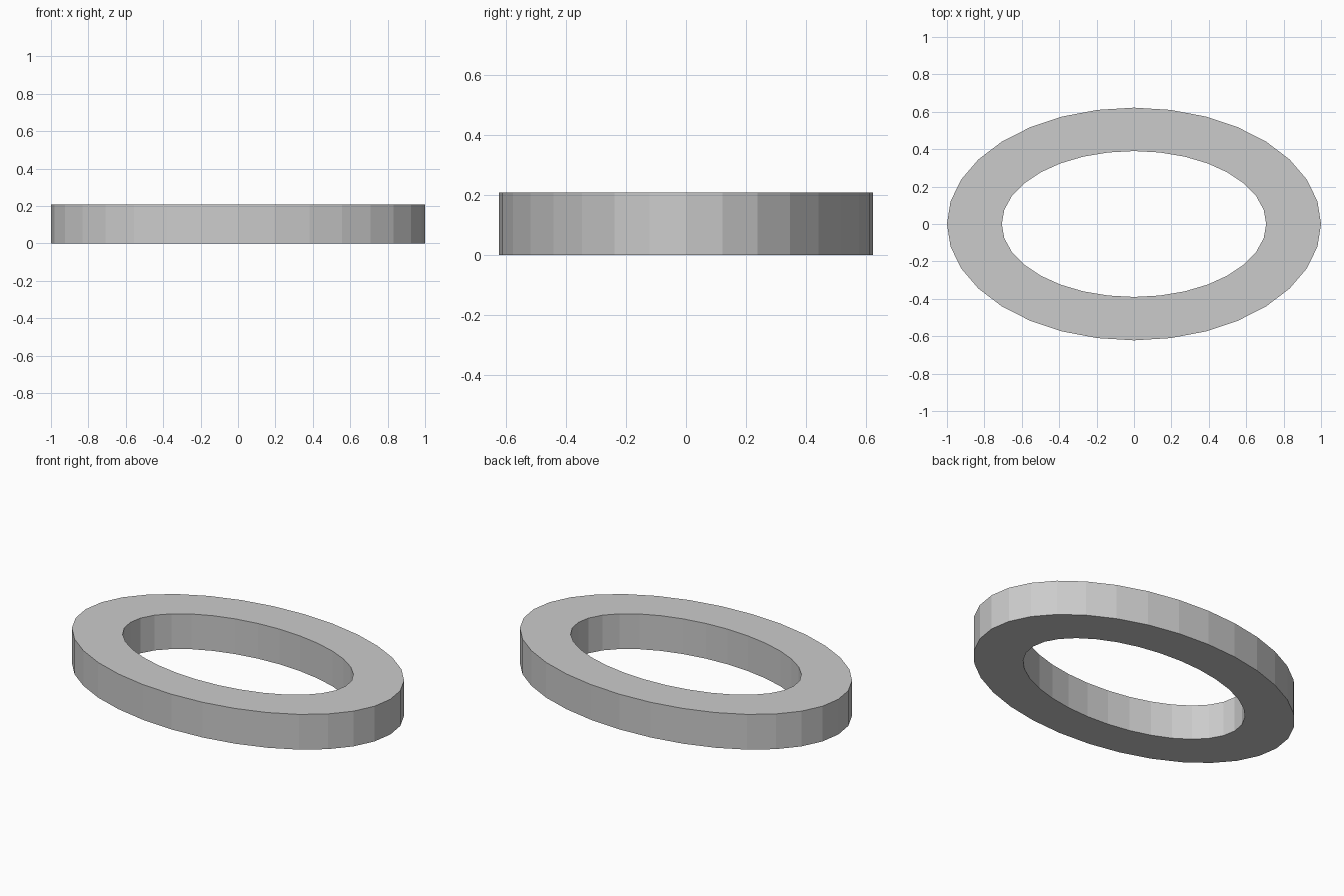
import bpy, bmesh
from math import sin, cos, tau

if "Cube" in bpy.data.objects:
    bpy.data.objects.remove(bpy.data.objects["Cube"])

SIDES = 32
HEIGHT = 0.209
OUTER = (1.0, 0.622)
INNER = (0.707, 0.39)

bm = bmesh.new()


def ellipse(radii, z):
    return [bm.verts.new((radii[0] * cos(tau * i / SIDES),
                          radii[1] * sin(tau * i / SIDES), z))
            for i in range(SIDES)]


# Rectangular cross-section swept round: outer wall, top, inner wall, underside
loops = [ellipse(OUTER, 0), ellipse(OUTER, HEIGHT),
         ellipse(INNER, HEIGHT), ellipse(INNER, 0)]
for k in range(4):
    a, b = loops[k], loops[(k + 1) % 4]
    for i in range(SIDES):
        j = (i + 1) % SIDES
        bm.faces.new((a[i], a[j], b[j], b[i]))
bmesh.ops.recalc_face_normals(bm, faces=bm.faces)

# Flat-shaded oval ring
mesh = bpy.data.meshes.new("oval_ring")
bm.to_mesh(mesh)
bm.free()
bpy.context.collection.objects.link(bpy.data.objects.new("oval_ring", mesh))
